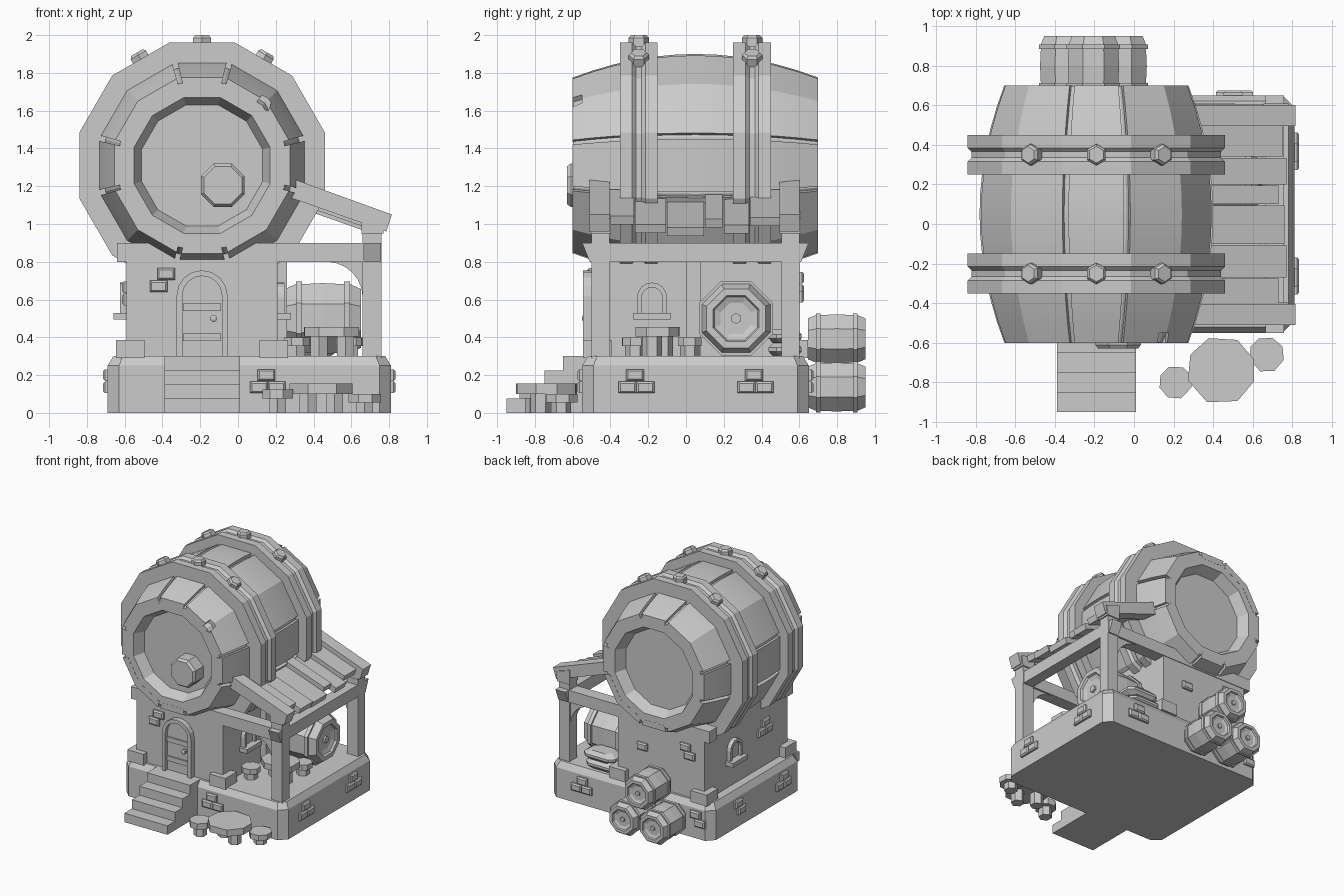
import bpy, bmesh, random
from math import pi, cos, sin, radians

if "Cube" in bpy.data.objects:
    bpy.data.objects.remove(bpy.data.objects["Cube"])
random.seed(4)

def finish(name, bm):
    bmesh.ops.recalc_face_normals(bm, faces=bm.faces)
    me = bpy.data.meshes.new(name)
    bm.to_mesh(me)
    bm.free()
    ob = bpy.data.objects.new(name, me)
    bpy.context.collection.objects.link(ob)
    return ob

def place(axis, u, v, t):
    return {'x': (t, u, v), 'y': (u, t, v), 'z': (u, v, t)}[axis]

def loft(name, loops):
    """Skin a list of equal-length point loops and cap both ends."""
    bm = bmesh.new()
    rows = [[bm.verts.new(p) for p in loop] for loop in loops]
    n = len(rows[0])
    for a, b in zip(rows, rows[1:]):
        for i in range(n):
            j = (i + 1) % n
            bm.faces.new((a[i], a[j], b[j], b[i]))
    bm.faces.new(rows[0])
    bm.faces.new(rows[-1])
    return finish(name, bm)

def prism(name, pts, axis, a, b):
    return loft(name, [[place(axis, u, v, t) for u, v in pts] for t in (a, b)])

def box(name, x0, x1, y0, y1, z0, z1):
    return prism(name, [(x0, y0), (x1, y0), (x1, y1), (x0, y1)], 'z', z0, z1)

def lathe(name, prof, n, axis, cu, cv):
    """Facetted turning; prof holds (position along axis, apothem)."""
    loops = []
    for t, ap in prof:
        r = ap / cos(pi / n)
        loops.append([place(axis, cu + r * cos((i + .5) * 2 * pi / n),
                            cv + r * sin((i + .5) * 2 * pi / n), t) for i in range(n)])
    return loft(name, loops)

def smooth(ob, angle=20):
    bpy.ops.object.select_all(action='DESELECT')
    ob.select_set(True)
    bpy.context.view_layer.objects.active = ob
    bpy.ops.object.shade_smooth_by_angle(angle=radians(angle))

# stone base with chamfered corners and rim
def chamfered(x0, x1, y0, y1, c, z):
    return [(x0 + c, y0, z), (x1 - c, y0, z), (x1, y0 + c, z), (x1, y1 - c, z),
            (x1 - c, y1, z), (x0 + c, y1, z), (x0, y1 - c, z), (x0, y0 + c, z)]
loft("stone_base", [chamfered(-.69, .81, -.55, .65, .06, 0), chamfered(-.69, .81, -.55, .65, .06, .25),
                    chamfered(-.66, .78, -.52, .62, .05, .3)])

# front steps
prism("front_steps", [(-.5, 0), (-.95, 0), (-.95, .075), (-.85, .075), (-.85, .15), (-.75, .15),
                      (-.75, .225), (-.65, .225), (-.65, .3), (-.5, .3)], 'x', -.39, .01)

# house body and corner stones
box("house_walls", -.59, .21, -.5, .6, .29, .86)
for i, x in enumerate((-.57, .19)):
    for j, y in enumerate((-.47, .57)):
        box(f"corner_stone_{i}{j}", x - .075, x + .075, y - .075, y + .075, .29, .385)
box("wall_pilaster", .2, .26, 0, .08, .29, .85)

# great barrel: core, staves, hoops, bolts
CX, CZ = -.19, 1.31
def bulge(y):
    return .59 - .125 * ((y - .05) / .65) ** 2
ys = [-.6 + 1.3 * i / 12 for i in range(13)]
core = [(-.51, .32), (-.598, .36)] + [(y, bulge(y) - .03) for y in ys] + [(.698, .36), (.61, .32)]
core[2], core[14] = (-.598, bulge(-.6) - .03), (.698, bulge(.7) - .03)
lathe("barrel_core", core, 12, 'y', CX, CZ)

def stave(name, angles):
    loops = []
    for y in ys:
        ring = []
        for depth, seq in ((0, angles), (.05, angles[::-1])):
            for a in seq:
                off = (a + 15) % 30 - 15
                r = (bulge(y) - depth) / cos(radians(off))
                ring.append((CX + r * cos(radians(a)), y, CZ + r * sin(radians(a))))
        loops.append(ring)
    return loft(name, loops)

staves = []
for k in range(4):
    q = 90 * k
    staves.append(stave(f"stave_narrow_{k}", [q - 13.4, q + 13.4]))
    staves.append(stave(f"stave_wide_{k}", [q + 16.4, q + 45, q + 73.6]))
# chipped notch in the front rim
chip = prism("chip_cutter", [(.08, 1.62), (.16, 1.60), (.22, 1.76), (.14, 1.70)], 'y', -.7, -.55)
chip.hide_render = True
chip.hide_set(True)
mod = staves[1].modifiers.new("chip", 'BOOLEAN')
mod.operation, mod.object, mod.solver = 'DIFFERENCE', chip, 'EXACT'
for s in staves:
    smooth(s)

for h, y in enumerate((-.25, .35)):
    lathe(f"barrel_hoop_{h}", [(y - .1, .5), (y - .1, .65), (y - .035, .65), (y - .015, .63),
                               (y + .015, .63), (y + .035, .65), (y + .1, .65), (y + .1, .5)], 12, 'y', CX, CZ)
    for k in (-1, 0, 1):
        b = lathe(f"hoop_bolt_{h}{k + 1}", [(.6, .047), (.675, .047), (.69, .036)], 6, 'z', 0, 0)
        b.location = (CX, y, CZ)
        b.rotation_euler = (0, radians(30 * k), 0)
lathe("barrel_bung", [(-.5, .115), (-.61, .115), (-.63, .1)], 8, 'y', -.08, 1.205)

# arched door and windows
def arch(c, z0, zs, hw, n=8):
    return [(c + hw, z0)] + [(c + hw * cos(pi * i / n), zs + hw * sin(pi * i / n))
                             for i in range(n + 1)] + [(c - hw, z0)]
def arch_frame(name, axis, c, z0, zs, hw, w, a, b):
    return prism(name, arch(c, z0, zs, hw) + arch(c, z0, zs, hw - w)[::-1], axis, a, b)

arch_frame("door_frame", 'y', -.19, .3, .62, .135, .03, -.545, -.49)
prism("door_panel", arch(-.19, .3, .62, .108), 'y', -.512, -.49)
for i, z in enumerate((.4, .56)):
    box(f"door_strap_{i}", -.29, -.09, -.525, -.5, z - .02, z + .02)
lathe("door_knob", [(-.5, .01), (-.525, .018), (-.545, .018), (-.55, .008)], 8, 'y', -.13, .5)
for side, y, x, s in (("right", -.18, .21, 1), ("left", .22, -.59, -1)):
    arch_frame(f"{side}_window_frame", 'x', y, .52, .61, .08, .025, x - s * .02, x + s * .035)
    prism(f"{side}_window_pane", arch(y, .52, .61, .057), 'x', x - s * .02, x + s * .012)
    xs = sorted((x, x + s * .07))
    box(f"{side}_window_sill", *xs, y - .1, y + .1, .495, .53)

# porch frame: beams, posts, curved brackets, rafters
for i, y in enumerate((-.505, .5)):
    side = ("front", "back")[i]
    box(f"{side}_beam", -.64, .76, y, y + .105, .8, .9)
    box(f"{side}_post", .66, .76, y + .005, y + .1, .29, 1.05)
    prism(f"{side}_post_head", [(.655, .95), (.77, .95), (.78, 1.03), (.655, 1.07)], 'y', y - .004, y + .109)
    curve = [(.47 + .19 * sin(radians(a)), .61 + .19 * cos(radians(a))) for a in range(0, 91, 15)]
    prism(f"{side}_bracket", curve + [(.68, .61), (.68, .82), (.47, .82)], 'y', y + .015, y + .09)
    prism(f"{side}_rafter", [(.29, 1.24), (.815, 1.05), (.785, .96), (.26, 1.145)], 'y', y - .005, y + .1)
prism("side_beam", [(-.55, .9), (-.51, .8), (.61, .8), (.65, .9)], 'x', .665, .757)

# roof planks, stepped in height and length
for i, (y0, y1, dz, x1) in enumerate(((-.41, -.27, .0, .73), (-.27, -.1, -.03, .77), (-.1, .1, -.05, .76),
                                      (.1, .2, -.015, .73), (.2, .34, -.035, .77), (.34, .51, 0, .75))):
    za, zb = 1.2 + dz, 1.2 + dz - (x1 - .28) * .35
    prism(f"roof_plank_{i}", [(.28, za), (x1, zb), (x1 - .015, zb - .045), (.27, za - .045)], 'y', y0, y1 - .006)

# small octagonal casks
def cask(name, axis, cu, cv, t0, t1, r):
    L = t1 - t0
    prof = [(.07, .42), (.04, .58), (0, .62), (0, .80), (.14, .93), (.14, 1), (.22, 1), (.22, .93)]
    prof += [(.5, .96)] + [(1 - t, a) for t, a in prof[::-1]]
    lathe(name, [(t0 + L * t, a * r) for t, a in prof], 8, axis, cu, cv)
    lathe(name + "_plug", [(t0 + .03 * L, .13 * r), (t1 - .03 * L, .13 * r)], 6, axis, cu, cv)
cask("porch_cask", 'x', .265, .5, .25, .65, .195)
for i, (x, z) in enumerate(((-.345, .137), (-.065, .137), (-.205, .392))):
    cask(f"back_cask_{i}", 'y', x, z, .645, .95, .135)

# slab tables and stump stools
def slab(name, x, y, sx, sy, z0, z1, floor, legs):
    pts = []
    for i in range(8):
        a = (i + .5) * pi / 4 + random.uniform(-.12, .12)
        pts.append((x + sx * .53 * cos(a), y + sy * .53 * sin(a)))
    prism(name + "_top", pts, 'z', z0, z1)
    for k, (dx, dy, r) in enumerate(legs):
        lathe(f"{name}_leg_{k}", [(floor, r), (z0 + .01, r)], 6, 'z', x + dx, y + dy)
two = [(-.07, .03, .045), (.07, -.03, .045)]
one = [(0, 0, .045)]
slab("yard_table", .44, -.74, .33, .33, .1, .155, 0, two)
slab("yard_stool_left", .21, -.8, .16, .16, .075, .125, 0, one)
slab("yard_stool_right", .67, -.66, .17, .17, .055, .1, 0, one)
slab("porch_table", .5, -.15, .3, .24, .405, .455, .29, two)
slab("porch_stool_left", .31, -.27, .14, .14, .355, .4, .29, one)
slab("porch_stool_right", .59, .02, .14, .13, .355, .4, .29, one)

# two stacked sacks at the back of the porch
for i, (x, z) in enumerate(((.38, .3), (.4, .37))):
    loft(f"sack_{i}", [chamfered(x - w, x + w, .525 - w * .6, .525 + w * .6, .04, z + h)
                       for w, h in ((.11, 0), (.145, .025), (.145, .045), (.1, .075))])

# clusters of raised bricks: (face axis, face position, outward sign, u, v, brick count)
OFFS = ((0, .035), (-.04, -.03), (.055, -.03))
clusters = [('y', -.55, -1, .15, .165, 3), ('x', .81, 1, -.27, .165, 3), ('x', .81, 1, .36, .165, 3),
            ('y', -.5, -1, -.38, .7, 2), ('y', .6, 1, -.42, .68, 2), ('y', .6, 1, -.02, .58, 1),
            ('y', .65, 1, .5, .165, 3), ('x', -.69, -1, .3, .165, 2), ('x', -.69, -1, -.3, .165, 3),
            ('x', -.59, -1, -.2, .63, 3), ('y', .65, 1, -.55, .165, 2)]
for c, (axis, p, s, u, v, n) in enumerate(clusters):
    for k, (du, dv) in enumerate(OFFS[:n]):
        hw, hh = .047, .031
        loft(f"brick_{c}_{k}", [[place(axis, u + du + a * (hw - e), v + dv + b * (hh - e), p + s * d)
                                for a, b in ((-1, -1), (1, -1), (1, 1), (-1, 1))]
                               for d, e in ((-.02, 0), (.014, 0), (.024, .01))])
